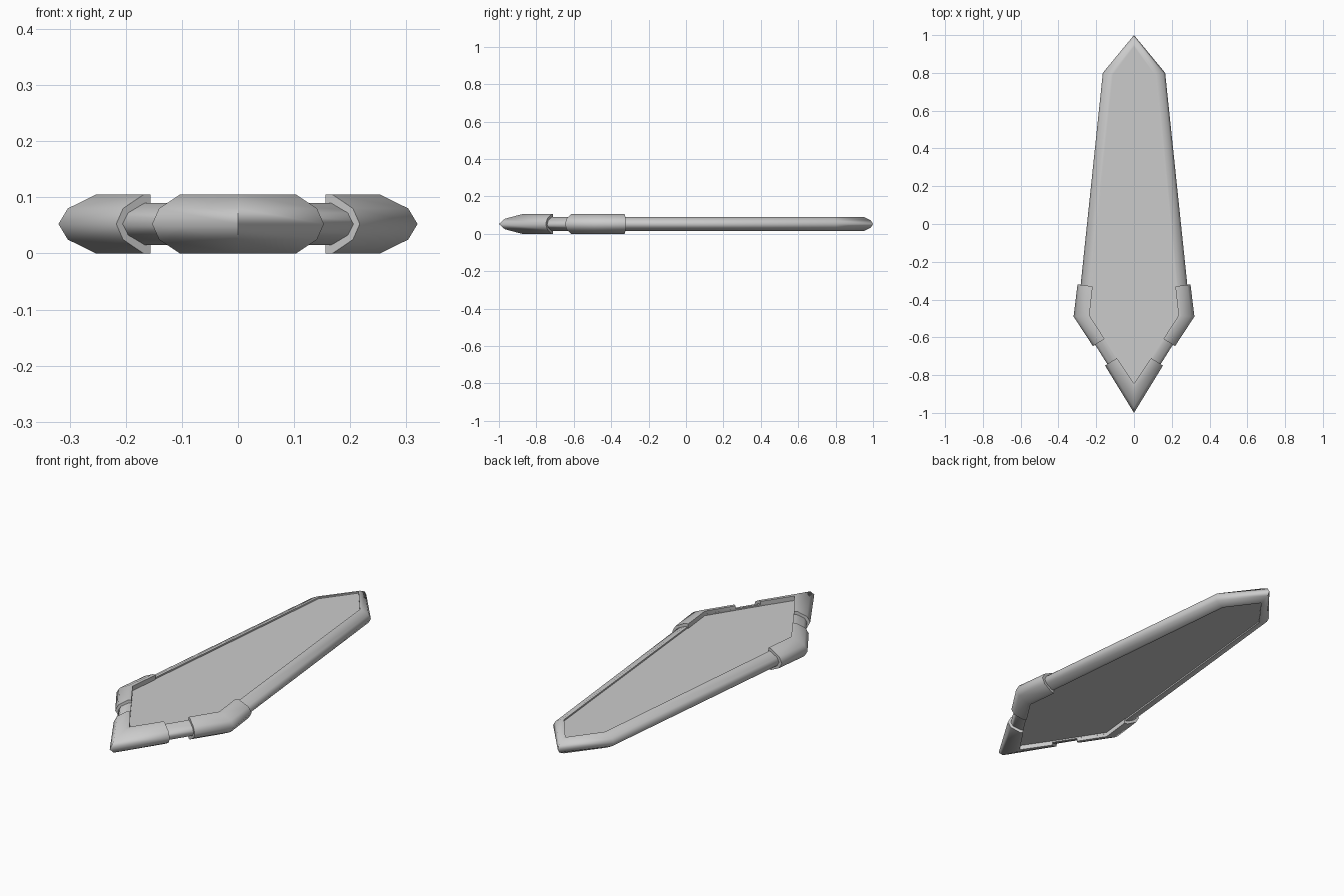
import bpy, bmesh, math

if "Cube" in bpy.data.objects:
    bpy.data.objects.remove(bpy.data.objects["Cube"])

ZC = 0.0525  # mid height of the whole piece

# Cross-section: fraction of depth from the outer edge, fraction of half height
SECTION = [(0, 0), (0.2, 0.53), (0.8, 1), (1, 1), (1, -1), (0.8, -1), (0.2, -0.53)]


def finish(name, bm, smooth=None):
    bmesh.ops.recalc_face_normals(bm, faces=bm.faces)
    mesh = bpy.data.meshes.new(name)
    bm.to_mesh(mesh)
    bm.free()
    ob = bpy.data.objects.new(name, mesh)
    bpy.context.collection.objects.link(ob)
    if smooth:
        bpy.ops.object.select_all(action='DESELECT')
        bpy.context.view_layer.objects.active = ob
        ob.select_set(True)
        bpy.ops.object.shade_smooth_by_angle(angle=math.radians(smooth))
    return ob


def sweep(name, stations, half_h, closed=False):
    """Stations are (outer x, outer y, inward x, inward y)."""
    bm = bmesh.new()
    rings = [[bm.verts.new((x + vx * t, y + vy * t, ZC + half_h * h)) for t, h in SECTION]
             for x, y, vx, vy in stations]
    n = len(SECTION)
    pairs = list(zip(rings, rings[1:]))
    if closed:
        pairs.append((rings[-1], rings[0]))
    else:
        bm.faces.new(rings[0])
        bm.faces.new(rings[-1])
    for a, b in pairs:
        for i in range(n):
            j = (i + 1) % n
            bm.faces.new((a[i], a[j], b[j], b[i]))
    return finish(name, bm, 63)


def flip(s):
    return (-s[0], s[1], -s[2], s[3])


# Thin rim running round the whole outline
top, shoulder = (0, 1, 0, -0.06), (0.165, 0.8, -0.053, -0.01)
corner, bottom = (0.3, -0.49, -0.062, 0.01), (0, -0.966, 0, 0.115)
outline = [top, shoulder, corner, bottom, flip(corner), flip(shoulder)]
sweep("rim", outline, 0.0375, closed=True)

# Flat panel filling the rim
bm = bmesh.new()
loops = [[bm.verts.new((x + vx * 0.9, y + vy * 0.9, ZC + z)) for x, y, vx, vy in outline]
         for z in (-0.03, 0.03)]
for loop in loops:
    bm.faces.new(loop)
for i in range(6):
    j = (i + 1) % 6
    bm.faces.new((loops[0][i], loops[0][j], loops[1][j], loops[1][i]))
finish("panel", bm)

# Thick sleeves over the two wide corners
side = [(0.299, -0.32, -0.08, -0.01), (0.32, -0.49, -0.084, 0.006),
        (0.217, -0.647, -0.061, 0.039)]
sweep("corner_sleeve_right", side, 0.0525)
sweep("corner_sleeve_left", [flip(s) for s in side], 0.0525)

# Thick sleeve over the front point
end = (0.153, -0.75, -0.062, 0.04)
sweep("point_sleeve", [end, (0, -1, 0, 0.155), flip(end)], 0.0525)
